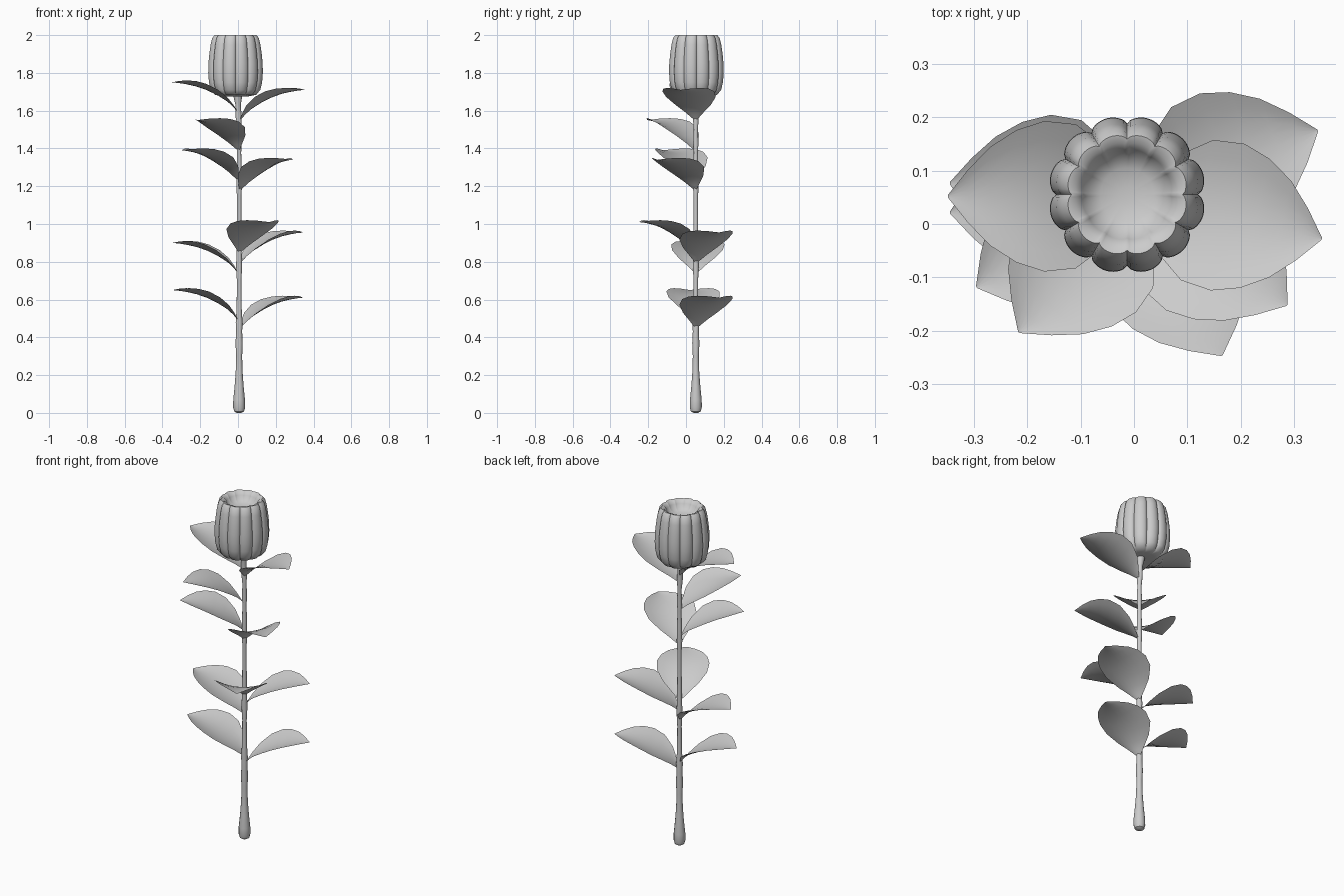
import bpy, math
from mathutils import Vector

if "Cube" in bpy.data.objects:
    bpy.data.objects.remove(bpy.data.objects["Cube"])

SX, SY = 0.006, 0.052   # stem axis


def make_object(name, verts, faces, angle=40):
    me = bpy.data.meshes.new(name)
    me.from_pydata(verts, [], faces)
    me.update()
    ob = bpy.data.objects.new(name, me)
    bpy.context.collection.objects.link(ob)
    bpy.ops.object.select_all(action='DESELECT')
    ob.select_set(True)
    bpy.context.view_layer.objects.active = ob
    bpy.ops.object.shade_smooth_by_angle(angle=math.radians(angle))
    return ob


def lathe(name, profile, center, n, scale=lambda a, i: 1.0, angle=40):
    """Revolve (radius, z) points; both ends are closed with caps."""
    verts, faces = [], []
    for i, (r, z) in enumerate(profile):
        cx, cy = center(z)
        for k in range(n):
            a = 2 * math.pi * k / n
            s = r * scale(a, i)
            verts.append((cx + s * math.cos(a), cy + s * math.sin(a), z))
    for i in range(len(profile) - 1):
        for k in range(n):
            a, b = i * n + k, i * n + (k + 1) % n
            faces.append((a, b, b + n, a + n))
    faces.append(tuple(reversed(range(n))))
    faces.append(tuple(range(len(verts) - n, len(verts))))
    return make_object(name, verts, faces, angle)


# Stem: thick rounded foot, slight swellings at the leaf joints
stem = [(0.012, 0.0), (0.026, 0.008), (0.032, 0.03), (0.031, 0.07), (0.024, 0.14),
        (0.018, 0.22), (0.016, 0.3), (0.019, 0.37), (0.016, 0.43), (0.018, 0.48),
        (0.013, 0.56), (0.012, 0.7), (0.016, 0.78), (0.013, 0.87), (0.012, 1.0),
        (0.012, 1.15), (0.015, 1.2), (0.013, 1.3), (0.011, 1.38), (0.014, 1.43),
        (0.011, 1.5), (0.016, 1.57), (0.014, 1.63), (0.022, 1.67), (0.026, 1.70)]
lathe("stem", stem, lambda z: (SX - 0.008 * max(0, (z - 1.5) / 0.2), SY), 12)

# Flower bud: twelve lobes wrapped around a shallow dish
bud = [(0.02, 1.682), (0.07, 1.676), (0.112, 1.684), (0.134, 1.71), (0.144, 1.75),
       (0.148, 1.80), (0.147, 1.85), (0.142, 1.90), (0.135, 1.95), (0.126, 1.985),
       (0.113, 2.0), (0.098, 1.996), (0.085, 1.98), (0.074, 1.96), (0.05, 1.947),
       (0.015, 1.942)]
depth = [0, .05, .09, .1, .1, .1, .1, .1, .1, .1, .08, .06, .04, .02, 0, 0]
lathe("flower_bud", bud, lambda z: (-0.013, 0.055), 144,
      lambda a, i: 1 - depth[i] * (1 - abs(math.sin(6 * a)) ** 0.6), 50)

# Leaf outline: distance along, half width, spine height
LEAF = [(0.006, 0.008, 0.0), (0.03, 0.05, 0.03), (0.06, 0.095, 0.058), (0.112, 0.135, 0.092),
        (0.169, 0.141, 0.120), (0.22, 0.124, 0.138), (0.267, 0.093, 0.149),
        (0.308, 0.050, 0.156), (0.345, 0.002, 0.160)]


def leaf(name, angle, base_z, length=0.345):
    a = math.radians(angle)
    d = Vector((math.cos(a), math.sin(a), 0))
    side = Vector((-d.y, d.x, 0))
    verts, faces, m = [], [], 9
    for t, w, h in LEAF:
        for j in range(m):
            u = 2 * j / (m - 1) - 1
            p = Vector((SX, SY, base_z)) + d * t * length / 0.345 + side * w * u
            p.z += h + 0.032 * (w / 0.14) * u * u     # cupped cross-section
            verts.append(p)
    for i in range(len(LEAF) - 1):
        for j in range(m - 1):
            k = i * m + j
            faces.append((k, k + m, k + m + 1, k + 1))
    return make_object(name, verts, faces, 60)


# Leaves up the stem: heading, base height, length
LEAVES = [(20, 0.45, 0.36), (185, 0.49, 0.352), (176, 0.74, 0.352), (20, 0.795, 0.36),
          (-62, 0.85, 0.338), (-36, 1.18, 0.347), (209.5, 1.23, 0.346),
          (229, 1.39, 0.338), (-13, 1.55, 0.355), (180, 1.59, 0.355)]
for i, (ang, z, ln) in enumerate(LEAVES):
    leaf(f"leaf_{i + 1}", ang, z, ln)
